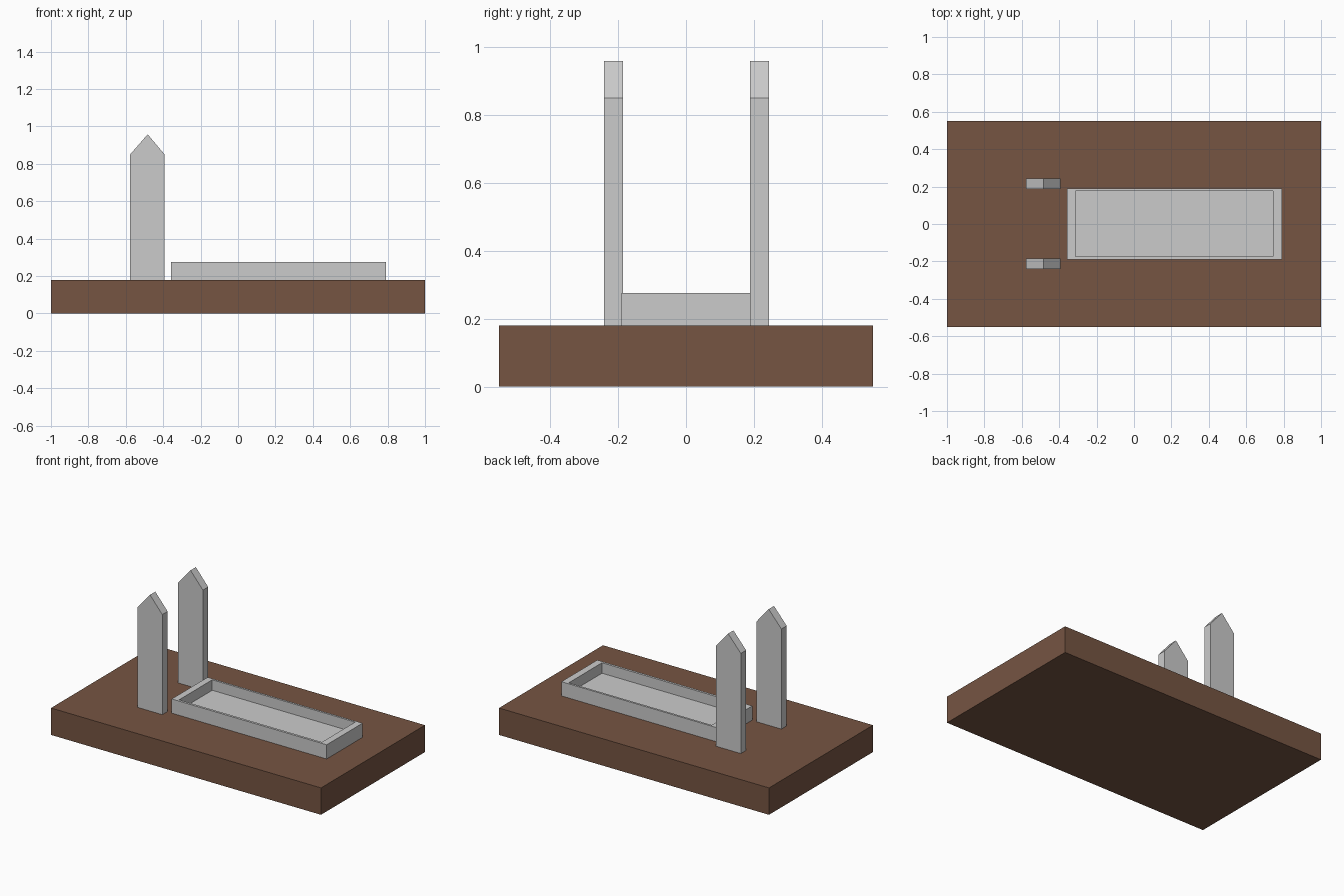
import bpy

if "Cube" in bpy.data.objects:
    bpy.data.objects.remove(bpy.data.objects["Cube"])

BROWN = bpy.data.materials.new("brown")
BROWN.diffuse_color = (0.18, 0.09, 0.055, 1)
BROWN.use_nodes = True
BROWN.node_tree.nodes["Principled BSDF"].inputs["Base Color"].default_value = BROWN.diffuse_color


def mesh_object(name, verts, faces):
    me = bpy.data.meshes.new(name)
    me.from_pydata(verts, [], faces)
    ob = bpy.data.objects.new(name, me)
    bpy.context.collection.objects.link(ob)
    return ob


def prism(name, profile, y0, y1):
    """Extrude an x-z profile (counter-clockwise from the front) along y."""
    n = len(profile)
    verts = [(x, y, z) for y in (y0, y1) for x, z in profile]
    faces = [tuple(range(n)), tuple(reversed(range(n, 2 * n)))]
    faces += [(i, i + n, (i + 1) % n + n, (i + 1) % n) for i in range(n)]
    return mesh_object(name, verts, faces)


def box(name, x0, x1, y0, y1, z0, z1):
    return prism(name, [(x0, z0), (x1, z0), (x1, z1), (x0, z1)], y0, y1)


# Wooden base slab
box("base", -1, 1, -0.55, 0.55, 0, 0.18).data.materials.append(BROWN)

# Pair of pointed upright posts
post = [(-0.577, 0.18), (-0.392, 0.18), (-0.392, 0.85), (-0.483, 0.958), (-0.577, 0.85)]
for side, y in (("front", -0.213), ("back", 0.216)):
    prism(side + "_post", post, y - 0.028, y + 0.028)

# Shallow tray: nested rectangular rings from outer foot to inner floor
rings = [
    (-0.358, 0.79, -0.19, 0.19, 0.18),
    (-0.358, 0.79, -0.19, 0.19, 0.275),
    (-0.314, 0.744, -0.174, 0.176, 0.275),
    (-0.314, 0.744, -0.174, 0.176, 0.205),
]
verts = [p for x0, x1, y0, y1, z in rings
         for p in ((x0, y0, z), (x1, y0, z), (x1, y1, z), (x0, y1, z))]
faces = [(3, 2, 1, 0), (12, 13, 14, 15)]
for r in range(0, 12, 4):
    faces += [(r + i, r + (i + 1) % 4, r + (i + 1) % 4 + 4, r + i + 4) for i in range(4)]
mesh_object("tray", verts, faces)
